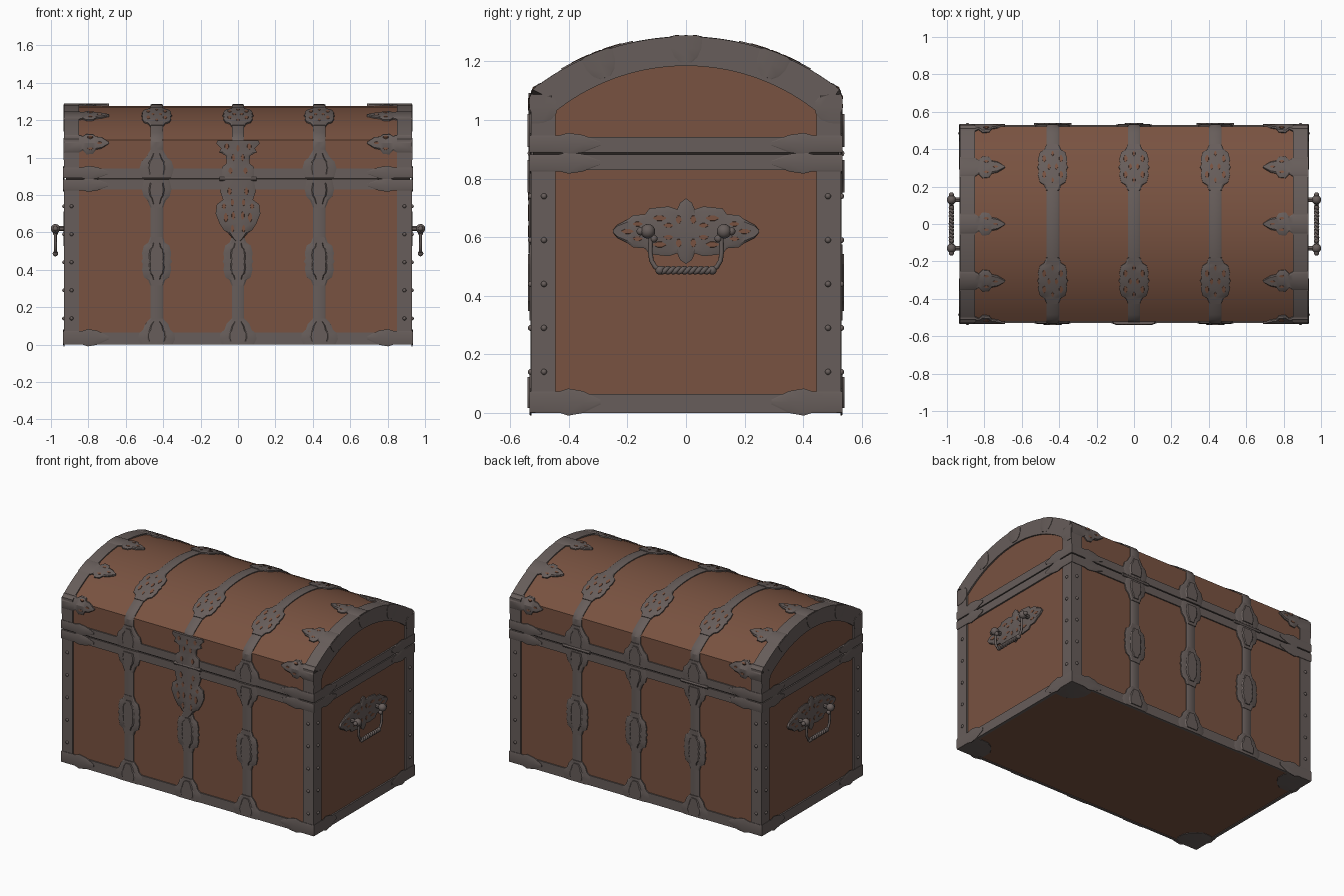
import bpy, bmesh, math
from mathutils import Matrix, Vector

if "Cube" in bpy.data.objects:
    bpy.data.objects.remove(bpy.data.objects["Cube"], do_unlink=True)


def material(name, rgb):
    m = bpy.data.materials.new(name)
    m.use_nodes = True
    m.diffuse_color = (*rgb, 1)
    bsdf = m.node_tree.nodes["Principled BSDF"]
    bsdf.inputs["Base Color"].default_value = (*rgb, 1)
    bsdf.inputs["Roughness"].default_value = 0.7
    return m


WOOD = material("brown wood", (0.19, 0.085, 0.052))
IRON = material("grey iron", (0.135, 0.11, 0.103))
DARK = material("dark seam", (0.02, 0.016, 0.014))
made = []


def finish(name, bm, mat):
    bmesh.ops.recalc_face_normals(bm, faces=bm.faces)
    mesh = bpy.data.meshes.new(name)
    bm.to_mesh(mesh)
    bm.free()
    mesh.materials.append(mat)
    ob = bpy.data.objects.new(name, mesh)
    bpy.context.collection.objects.link(ob)
    made.append(ob)


def loft(name, loops, mat):
    """Skin a row of equal closed loops and cap both ends."""
    bm = bmesh.new()
    rings = [[bm.verts.new(p) for p in loop] for loop in loops]
    n = len(rings[0])
    for a, b in zip(rings, rings[1:]):
        for i in range(n):
            bm.faces.new((a[i], a[(i + 1) % n], b[(i + 1) % n], b[i]))
    bm.faces.new(rings[0])
    bm.faces.new(rings[-1])
    finish(name, bm, mat)


def box(name, xs, ys, zs, mat=IRON):
    loft(name, [[(x, ys[0], zs[0]), (x, ys[1], zs[0]), (x, ys[1], zs[1]), (x, ys[0], zs[1])] for x in xs], mat)


def plate(name, place, rows, h, mat=IRON, relief=False):
    """Bevelled plate: rows of (position, half width) laid on a surface."""
    section = [(-1, -0.002), (-1, 0.6 * h), (-0.8, h), (0, h), (0.8, h), (1, 0.6 * h), (1, -0.002)]
    loft(name, [[place(c * w, t, k) for c, k in section] for t, w in rows], mat)
    if relief:
        mid = (rows[0][0] + rows[-1][0]) / 2
        small = [(mid + (t - mid) * 0.75, w * 0.55) for t, w in rows]
        plate(name + "_relief", place, small, h + 0.006, mat)


def holes(name, place, spots, h):
    """Pierced openings with the wood showing through."""
    for u, v, w, l in spots:
        for s in ((1, -1) if u else (1,)):
            plate(name, place, [(v - l, w * 0.2), (v - l / 3, w), (v + l / 3, w), (v + l, w * 0.2)],
                  h + 0.0015, WOOD) if not s * u else plate(
                name, lambda a, t, k: place(a + s * u, t, k),
                [(v - l, w * 0.2), (v - l / 3, w), (v + l / 3, w), (v + l, w * 0.2)], h + 0.0015, WOOD)


def balls(name, spots, mat=IRON):
    bm = bmesh.new()
    for loc, r in spots:
        bmesh.ops.create_uvsphere(bm, u_segments=12, v_segments=8, radius=r, matrix=Matrix.Translation(loc))
    finish(name, bm, mat)


def rod(name, a, b, r):
    a, b = Vector(a), Vector(b)
    bm = bmesh.new()
    turn = (b - a).to_track_quat("Z", "Y").to_matrix().to_4x4()
    bmesh.ops.create_cone(bm, cap_ends=True, segments=12, radius1=r, radius2=r, depth=(b - a).length,
                          matrix=Matrix.Translation((a + b) / 2) @ turn)
    finish(name, bm, IRON)


def wire(name, points, r):
    data = bpy.data.curves.new(name, "CURVE")
    data.dimensions = "3D"
    data.bevel_depth, data.bevel_resolution = r, 2
    sp = data.splines.new("POLY")
    sp.points.add(len(points) - 1)
    for p, co in zip(sp.points, points):
        p.co = (*co, 1)
    data.materials.append(IRON)
    bpy.context.collection.objects.link(bpy.data.objects.new(name, data))


# Lid shape: straight walls with a shallow arc above
X, Y, SEAM = 0.92, 0.522, 0.886
CORNER, TOP = 1.095, 1.277


def arch(y, z0, corner, top, n=20):
    sag = top - corner
    r = (y * y + sag * sag) / (2 * sag)
    a = math.asin(y / r)
    arc = [(r * math.sin(-a + 2 * a * i / n), top - r + r * math.cos(-a + 2 * a * i / n)) for i in range(n + 1)]
    return [(-y, z0)] + arc + [(y, z0)]


SAG = TOP - CORNER
R = (Y * Y + SAG * SAG) / (2 * SAG)
ARC = R * math.asin(Y / R)


def on_lid(x, s, h):
    """Point on the lid at arc distance s from the ridge, raised by h."""
    a = min(abs(s), ARC) / R
    if abs(s) <= ARC:
        y, z = (R + h) * math.sin(a), TOP - R + (R + h) * math.cos(a)
    else:
        y, z = Y + h, CORNER - (abs(s) - ARC)
    return (x, math.copysign(y, s), z)


# Wooden body and lid
box("body_wood", (-X, X), (-Y, Y), (0.004, 0.87), WOOD)
loft("lid_wood", [[(x, y, z) for y, z in arch(Y, 0.9, CORNER, TOP)] for x in (-X, X)], WOOD)
box("seam", (-X, X), (-Y, Y), (0.86, 0.91), DARK)

# Iron frame
box("body_top_band", (-0.93, 0.93), (-0.53, 0.53), (0.83, 0.883))
box("lid_bottom_band", (-0.93, 0.93), (-0.53, 0.53), (0.89, 0.942))
outer, inner = arch(0.53, 0.89, 1.1, 1.285), arch(0.445, 0.89, 1.03, 1.185)
for s in (-1, 1):
    box("base_rail_long", (-0.93, 0.93), sorted((s * 0.515, s * 0.53)), (0, 0.065))
    box("base_rail_end", sorted((s * 0.91, s * 0.93)), (-0.53, 0.53), (0, 0.065))
    loft("lid_end_band", [[(s * 0.85, *o), (s * 0.93, *o), (s * 0.93, *i), (s * 0.85, *i)]
                          for o, i in zip(outer, inner)], IRON)
    for t in (-1, 1):
        box("corner_post", sorted((s * 0.85, s * 0.93)), sorted((t * 0.445, t * 0.53)), (0, 0.88))

# Rivets on the posts
heights = [0.14 + 0.15 * i for i in range(5)]
balls("rivets", [(p, 0.01) for z in heights for s in (-1, 1) for t in (-1, 1)
                 for p in ((s * 0.93, t * 0.485, z), (s * 0.89, t * 0.53, z))])

# Plate outlines
half = [(0.13, 0.034), (0.1, 0.045), (0.085, 0.068), (0.045, 0.078), (0.015, 0.074)]
MEDAL = [(-t, w) for t, w in half] + [(0, 0.082)] + [(t, w) for t, w in reversed(half)]
FOOT = [(0, 0.085), (0.03, 0.1), (0.06, 0.095), (0.08, 0.072), (0.11, 0.062), (0.14, 0.034)]
NECK = [(0, 0.068), (0.05, 0.08), (0.09, 0.07), (0.11, 0.05), (0.15, 0.034)]
CLASP = [(0, 0.052), (0.08, 0.052), (0.1, 0.04), (0.12, 0.062), (0.155, 0.058), (0.17, 0.036), (0.2, 0.03), (0.24, 0.004)]
LEAF = [(0, 0.029), (0.1, 0.029), (0.13, 0.037), (0.18, 0.03), (0.24, 0.006)]
LOCK = [(0.545, 0.004), (0.57, 0.03), (0.6, 0.055), (0.61, 0.075), (0.65, 0.1), (0.7, 0.12), (0.75, 0.113),
        (0.775, 0.08), (0.82, 0.095), (0.883, 0.085)]
HASP = [(0.89, 0.085), (0.95, 0.085), (0.97, 0.06), (1.01, 0.065), (1.03, 0.1), (1.05, 0.09), (1.075, 0.115),
        (1.092, 0.11)]

# Straps with their ornaments
END = ARC + 0.205
for x in (-0.435, 0, 0.435):
    def lid_at(s0):
        return lambda u, v, h: on_lid(x + u, s0 + v, h)
    plate("lid_strap", lid_at(0), [(END * i / 24, 0.033) for i in range(-24, 25)], 0.009)
    for s in (-1, 1):
        plate("lid_medallion", lid_at(s * 0.31), MEDAL, 0.013)
        holes("lid_piercing", lid_at(s * 0.31), [(0.045, 0.045, 0.012, 0.02), (0.045, -0.045, 0.012, 0.02),
              (0.02, 0, 0.01, 0.016), (0, 0.075, 0.008, 0.014), (0, -0.075, 0.008, 0.014)], 0.013)

        def wall(z0, d=1):
            return lambda u, v, h: (x + u, s * (Y + h), z0 + d * v)
        plate("wall_strap", wall(0), [(0.0, 0.033), (0.883, 0.033)], 0.009)
        plate("strap_foot", wall(0), FOOT, 0.013, relief=True)
        plate("strap_medallion", wall(0.445), MEDAL, 0.012, relief=True)
        if s < 0 and x == 0:
            plate("lock_plate", wall(0), LOCK, 0.016)
            plate("lock_hasp", wall(0), HASP, 0.016)
            holes("lock_piercing", wall(0), [(0.03, 0.62, 0.01, 0.02), (0.065, 0.68, 0.013, 0.025),
                  (0.025, 0.69, 0.01, 0.022), (0.075, 0.74, 0.012, 0.014), (0.03, 0.76, 0.01, 0.018),
                  (0.045, 0.82, 0.012, 0.02), (0.04, 0.93, 0.012, 0.018), (0.025, 1.0, 0.01, 0.018),
                  (0.06, 1.06, 0.013, 0.016), (0, 1.05, 0.01, 0.018)], 0.016)
        else:
            plate("seam_plate_lower", wall(0.883, -1), NECK, 0.013, relief=True)
            plate("seam_plate_upper", wall(0.89), [(t, w * 1.15) for t, w in NECK[:-1]] + [NECK[-1]], 0.013, relief=True)
        # Barrel hinges behind, a pin at the front lock
        if (s > 0) == (x != 0):
            rod("hinge_barrel", (x - 0.1, s * 0.53, SEAM), (x + 0.1, s * 0.53, SEAM), 0.011)

# Clasps, corner leaves and end fittings
HANDLE = [(0.25, 0.004), (0.235, 0.022), (0.2, 0.04), (0.18, 0.055), (0.14, 0.058), (0.125, 0.078),
          (0.06, 0.085), (0.03, 0.075), (0.02, 0.098)]
HANDLE = [(-t, w) for t, w in HANDLE] + [(0, 0.112)] + [(t, w) for t, w in reversed(HANDLE)]
for sx in (-1, 1):
    for s0 in (-0.58, -0.31, 0, 0.31, 0.58):
        def top_at(u, v, h):
            return on_lid(sx * (0.93 - v), s0 + u, h)
        plate("lid_clasp", top_at, CLASP, 0.012)
        holes("clasp_piercing", top_at, [(0.03, 0.14, 0.008, 0.014), (0, 0.19, 0.007, 0.014)], 0.012)
        e0 = s0 * 1.06 if abs(s0) > 0.5 else s0
        plate("end_shield", lambda u, v, h: (sx * (0.93 + h), *on_lid(0, e0 + u, 0.008 - v)[1:]),
              [(0, 0.056), (0.04, 0.054), (0.07, 0.042), (0.088, 0.02)], 0.004)
    for sy in (-1, 1):
        for zc, k in ((0.037, 1.25), (0.854, 1), (0.919, 1)):
            rows = [(t, w * k) for t, w in LEAF]
            plate("long_side_leaf", lambda u, v, h: (sx * (0.932 - v), sy * (0.53 + h), zc + u), rows, 0.005)
            plate("end_leaf", lambda u, v, h: (sx * (0.93 + h), sy * (0.532 - v), zc + u), rows, 0.005)
        q = math.sqrt(0.5)
        plate("base_corner", lambda u, v, h: (sx * (0.93 - (v + u) * q), sy * (0.53 - (v - u) * q), 0.004 - h),
              [(0, 0.003), (0.11, 0.11), (0.15, 0.1), (0.19, 0.06), (0.2, 0.02)], 0.004)

    # Side handle
    def side(u, v, h):
        return (sx * (X + h), v, 0.62 + u)
    plate("handle_plate", side, HANDLE, 0.012)
    holes("handle_piercing", side, [(u, t * v, w, l) for t in (-1, 1) for u, v, w, l in
          ((0, 0.2, 0.01, 0.02), (0.025, 0.165, 0.009, 0.016), (0.045, 0.09, 0.011, 0.022),
           (0.02, 0.06, 0.009, 0.016), (0.04, 0.025, 0.016, 0.01))], 0.012)
    hx = sx * 0.976
    spots = []
    for t in (-1, 1):
        rod("handle_stem", (sx * 0.92, t * 0.13, 0.62), (hx, t * 0.13, 0.62), 0.013)
        spots += [((hx, t * 0.13, 0.62), 0.025), ((hx, t * 0.155, 0.62), 0.014),
                  ((hx, t * 0.09, 0.487), 0.015), ((hx, t * 0.11, 0.595), 0.013)]
        wire("handle_arm", [(hx, t * y, z) for y, z in ((0.12, 0.61), (0.122, 0.55), (0.118, 0.52), (0.105, 0.498),
                                                        (0.085, 0.487))], 0.008)
    balls("handle_knobs", spots)
    for k in (0, math.pi):
        wire("twisted_grip", [(hx + 0.007 * math.cos(i * 0.5 + k), -0.09 + 0.18 * i / 60,
                               0.487 + 0.007 * math.sin(i * 0.5 + k)) for i in range(61)], 0.008)

# Smooth the curved faces, keep edges sharp
bpy.ops.object.select_all(action="DESELECT")
for ob in made:
    ob.select_set(True)
bpy.context.view_layer.objects.active = made[0]
bpy.ops.object.shade_smooth_by_angle(angle=math.radians(30))
